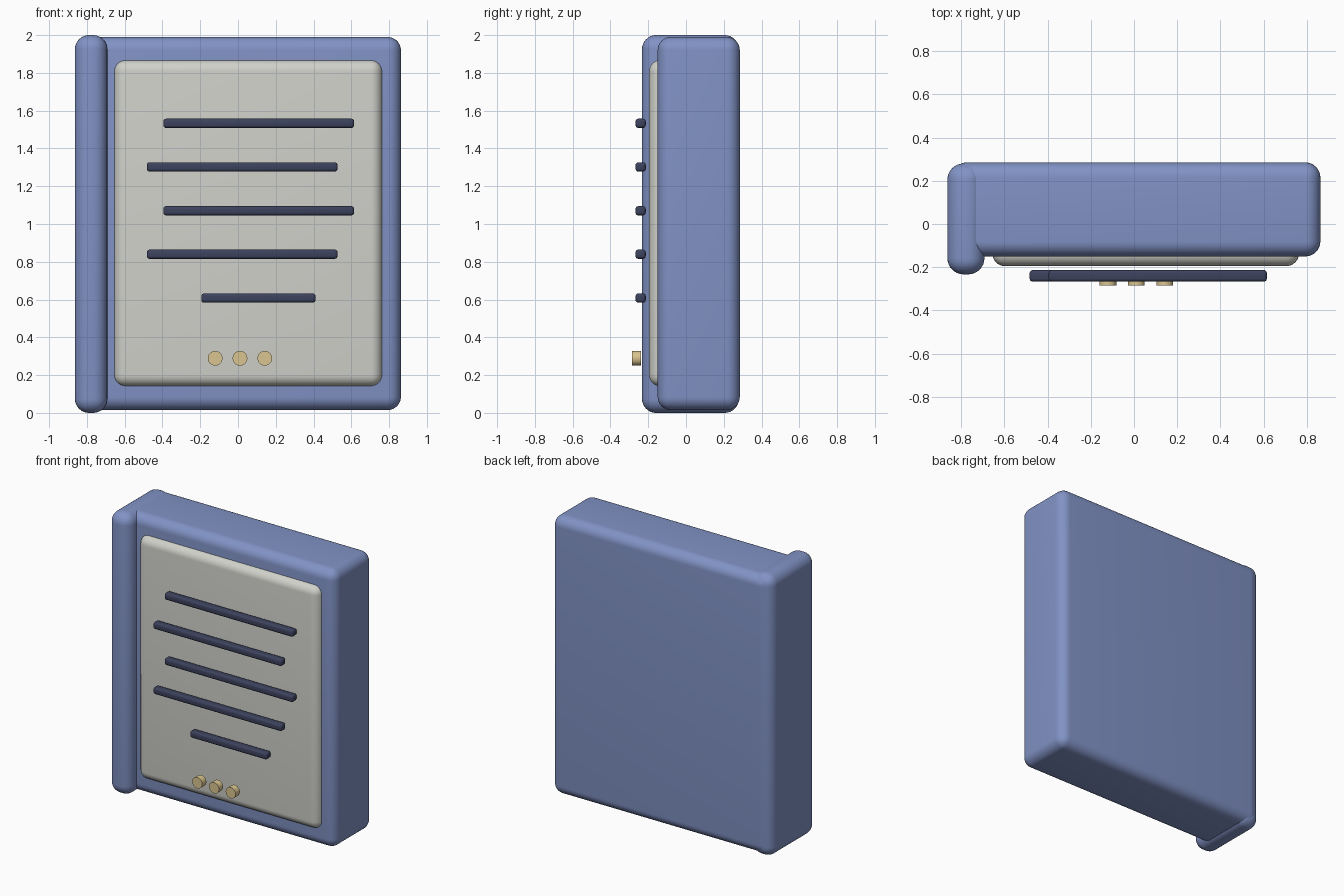
import bpy, bmesh, math

if "Cube" in bpy.data.objects:
    bpy.data.objects.remove(bpy.data.objects["Cube"])


def material(name, rgb):
    m = bpy.data.materials.new(name)
    m.diffuse_color = (*rgb, 1)
    m.use_nodes = True
    m.node_tree.nodes["Principled BSDF"].inputs["Base Color"].default_value = m.diffuse_color
    return m


BLUE = material("blue", (0.22, 0.29, 0.56))
PALE = material("pale_grey", (0.64, 0.64, 0.60))
DARK = material("dark_navy", (0.045, 0.055, 0.11))
GOLD = material("gold", (0.70, 0.56, 0.28))


def finish(name, bm, mat):
    me = bpy.data.meshes.new(name)
    bm.to_mesh(me)
    bm.free()
    ob = bpy.data.objects.new(name, me)
    bpy.context.collection.objects.link(ob)
    me.materials.append(mat)
    bpy.context.view_layer.objects.active = ob
    ob.select_set(True)
    bpy.ops.object.shade_smooth_by_angle(angle=math.radians(35))
    ob.select_set(False)
    return ob


def rounded_box(name, xr, yr, zr, radius, segments, mat):
    bm = bmesh.new()
    bmesh.ops.create_cube(bm, size=1)
    for v in bm.verts:
        for i, (lo, hi) in enumerate((xr, yr, zr)):
            v.co[i] = hi if v.co[i] > 0 else lo
    bmesh.ops.bevel(bm, geom=bm.edges[:], offset=radius, segments=segments,
                    profile=0.5, affect='EDGES', clamp_overlap=True)
    return finish(name, bm, mat)


# Main block, spine and raised front panel
rounded_box("body", (-0.843, 0.8625), (-0.15, 0.285), (0.015, 1.99), 0.07, 8, BLUE)
rounded_box("spine", (-0.8635, -0.692), (-0.233, 0.28), (0, 2), 0.075, 8, BLUE)
rounded_box("front_panel", (-0.656, 0.764), (-0.195, -0.06), (0.141, 1.868), 0.06, 8, PALE)

# Staggered bars across the panel: centre x, length, height
for i, (x, length, z) in enumerate([(0.11, 1.01, 1.533), (0.022, 1.01, 1.302),
                                    (0.11, 1.01, 1.07), (0.022, 1.01, 0.84),
                                    (0.108, 0.605, 0.608)]):
    rounded_box(f"bar_{i + 1}", (x - length / 2, x + length / 2), (-0.267, -0.213),
                (z - 0.0245, z + 0.0245), 0.015, 4, DARK)

# Row of three round studs facing forward
for i in range(3):
    bm = bmesh.new()
    bmesh.ops.create_cone(bm, cap_ends=True, segments=32, radius1=0.039,
                          radius2=0.039, depth=0.047)
    ob = finish(f"stud_{i + 1}", bm, GOLD)
    ob.rotation_euler = (math.pi / 2, 0, 0)
    ob.location = (-0.121 + 0.1315 * i, -0.2615, 0.289)
